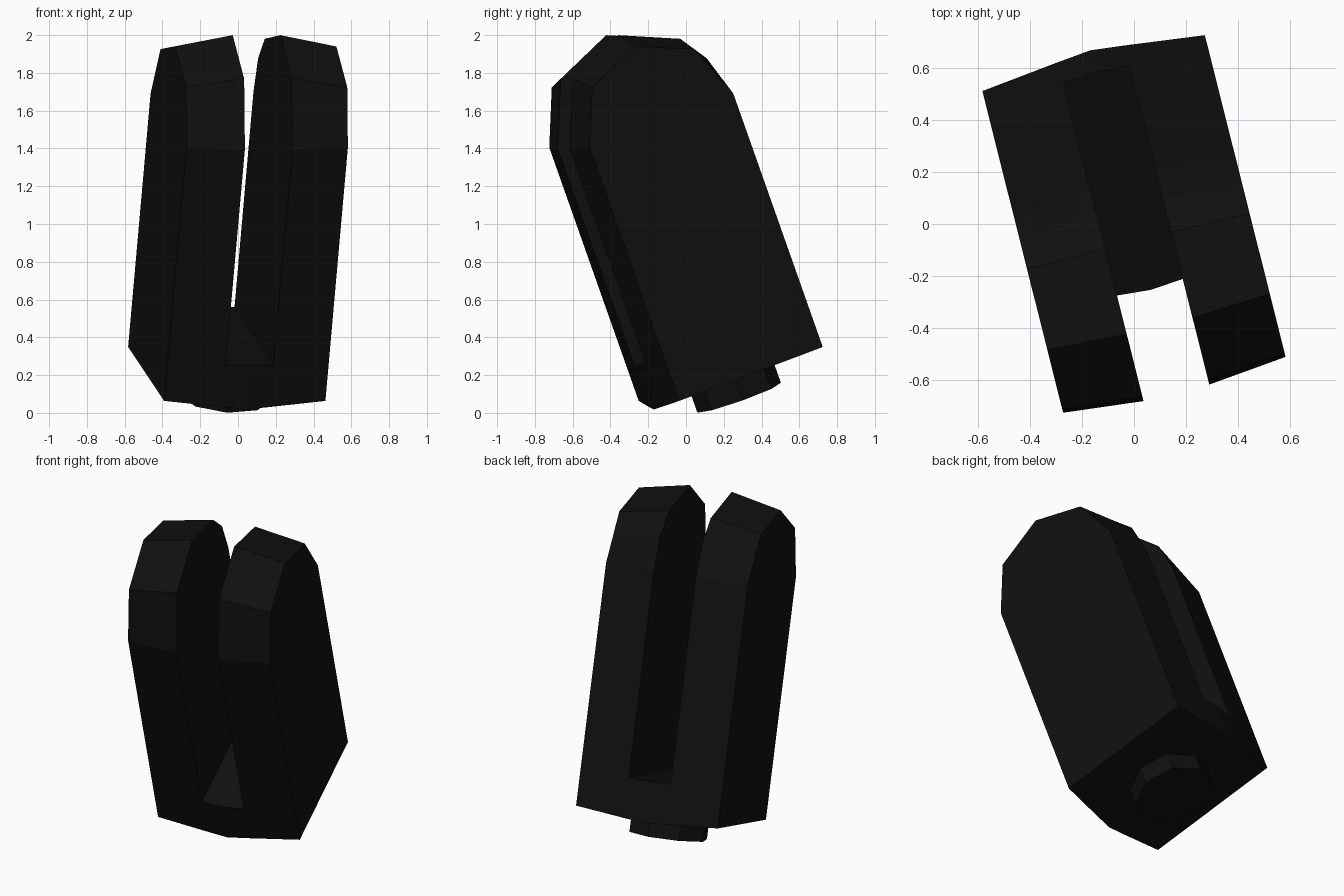
import bpy, bmesh, math
from mathutils import Matrix, Vector

if "Cube" in bpy.data.objects:
    bpy.data.objects.remove(bpy.data.objects["Cube"])

# Leaning frame: u across the two prongs, v depth towards the front, w long axis
TILT = math.radians(20)
TURN = math.radians(14.1)
d = Vector((math.sin(TURN), -math.cos(TURN), 0))
z = Vector((0, 0, 1))
U = Vector((math.cos(TURN), math.sin(TURN), 0))
V = d * math.cos(TILT) - z * math.sin(TILT)
W = z * math.cos(TILT) + d * math.sin(TILT)
FRAME = Matrix((U, V, W)).transposed()

black = bpy.data.materials.new("matte black")
black.diffuse_color = (0.005, 0.005, 0.005, 1)
black.use_nodes = True
black.node_tree.nodes["Principled BSDF"].inputs["Base Color"].default_value = black.diffuse_color


def loft(name, sections, caps=True):
    """Join equal-length closed sections [(u, v, w), ...] into one flat-shaded solid."""
    bm = bmesh.new()
    rings = [[bm.verts.new(FRAME @ Vector(p)) for p in s] for s in sections]
    n = len(rings[0])
    for a, b in zip(rings, rings[1:]):
        for i in range(n):
            j = (i + 1) % n
            bm.faces.new((a[i], a[j], b[j], b[i]))
    if caps:
        bm.faces.new(rings[0])
        bm.faces.new(rings[-1])
    bmesh.ops.recalc_face_normals(bm, faces=bm.faces)
    mesh = bpy.data.meshes.new(name)
    bm.to_mesh(mesh)
    bm.free()
    mesh.materials.append(black)
    obj = bpy.data.objects.new(name, mesh)
    bpy.context.collection.objects.link(obj)
    return obj


# Prongs: round-topped side plates, slightly larger on the inner face
outer = [(-.717, .11), (-.717, 1.538), (-.656, 1.686), (-.595, 1.833),
         (-.30, 1.955), (-.005, 1.833), (.117, 1.538), (.117, .11)]
inner = [(-.748, .087), (-.752, 1.535), (-.717, 1.738), (-.617, 1.883),
         (-.305, 2.017), (.007, 1.885), (.15, 1.54), (.148, .087)]
for side, name in ((-1, "left_prong"), (1, "right_prong")):
    loft(name, [[(side * .44, v, w) for v, w in outer],
                [(side * .13, v, w) for v, w in inner]])

# Base bridge: floor of the slot, with a shallow ridge down the middle
edge = [(-.748, .087), (-.748, .325), (.148, .325), (.148, .087)]
ridge = [(-.759, .077), (-.759, .325), (.159, .325), (.159, .077)]
loft("base_bridge", [[(u, v, w) for v, w in prof]
                     for u, prof in ((-.13, edge), (0, ridge), (.13, edge))])

# Stub: short eight-sided peg under the base
angles = [math.radians(45 * i - 10) for i in range(8)]
loft("bottom_peg", [[(.235 * math.sin(a), -.30 + .235 * math.cos(a), w) for a in angles]
                    for w in (-.024, .12)])
